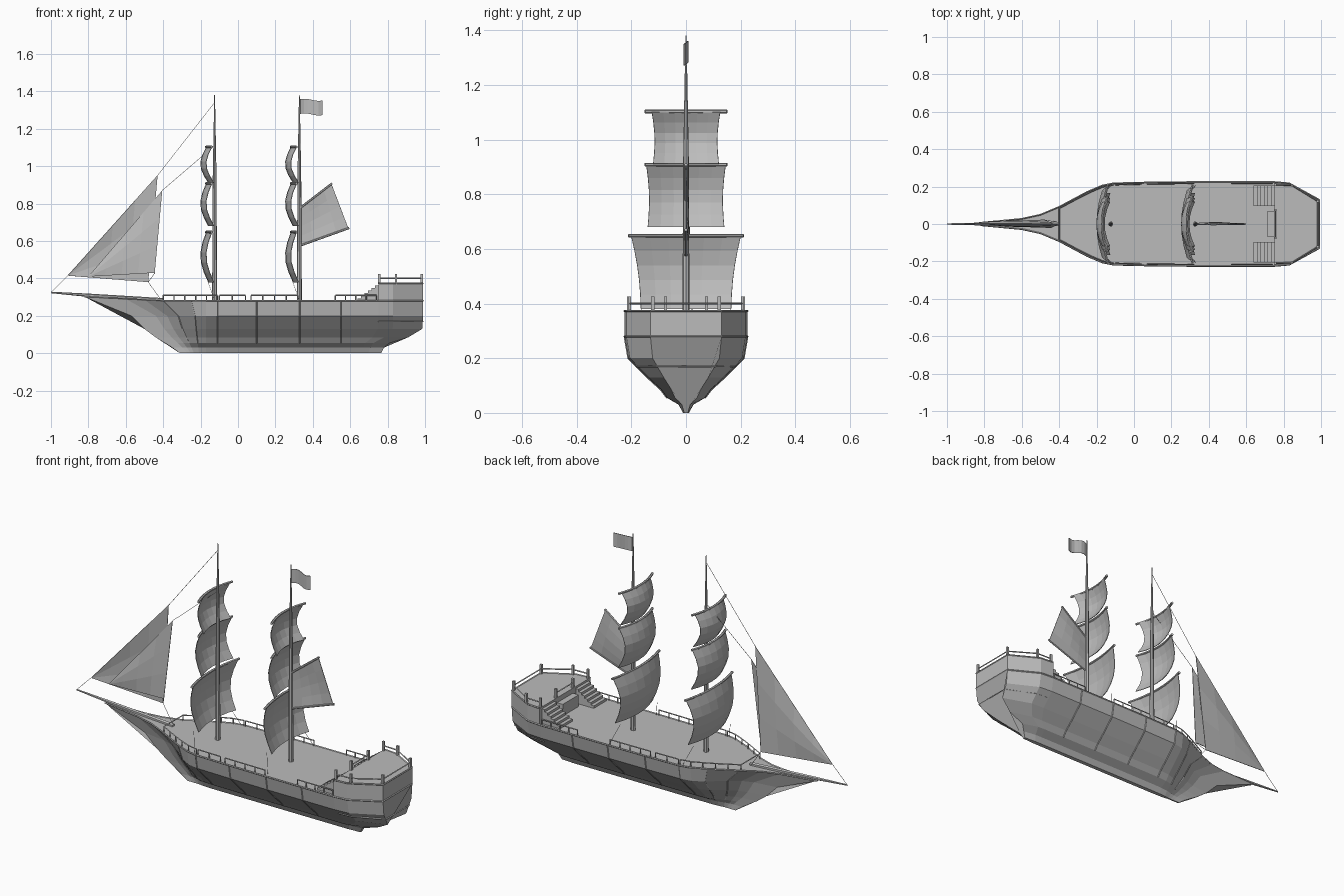
import bpy, bmesh, math
from mathutils import Vector, Matrix

if "Cube" in bpy.data.objects:
    bpy.data.objects.remove(bpy.data.objects["Cube"], do_unlink=True)

grey = bpy.data.materials.new("plain grey")
grey.use_nodes = True
grey.diffuse_color = (0.5, 0.5, 0.5, 1)
grey.node_tree.nodes["Principled BSDF"].inputs["Base Color"].default_value = (0.5, 0.5, 0.5, 1)


def finish(name, bm, closed=True):
    if closed:
        bmesh.ops.recalc_face_normals(bm, faces=bm.faces)
    mesh = bpy.data.meshes.new(name)
    bm.to_mesh(mesh)
    bm.free()
    mesh.materials.append(grey)
    obj = bpy.data.objects.new(name, mesh)
    bpy.context.collection.objects.link(obj)
    return obj


def add_rod(bm, a, b, r1, r2=None, sides=6):
    a, b = Vector(a), Vector(b)
    d = b - a
    m = Matrix.Translation((a + b) / 2) @ d.to_track_quat('Z', 'Y').to_matrix().to_4x4()
    bmesh.ops.create_cone(bm, cap_ends=True, segments=sides, radius1=r1,
                          radius2=r1 if r2 is None else r2, depth=d.length, matrix=m)


def rods(name, paths, r, sides=6):
    bm = bmesh.new()
    for path in paths:
        for a, b in zip(path, path[1:]):
            add_rod(bm, a, b, r, sides=sides)
    return finish(name, bm)


def add_box(bm, lo, hi):
    c = [(p + q) / 2 for p, q in zip(lo, hi)]
    s = [q - p for p, q in zip(lo, hi)]
    bmesh.ops.create_cube(bm, size=1, matrix=Matrix.Translation(c) @ Matrix.Diagonal((*s, 1)))


def loft(name, rings):
    bm = bmesh.new()
    vs = [[bm.verts.new(p) for p in ring] for ring in rings]
    n = len(rings[0])
    for a, b in zip(vs, vs[1:]):
        for i in range(n):
            bm.faces.new((a[i], a[(i + 1) % n], b[(i + 1) % n], b[i]))
    bm.faces.new(vs[0])
    bm.faces.new(vs[-1][::-1])
    return finish(name, bm)


def sheet(name, point, cols, rows):
    bm = bmesh.new()
    g = [[bm.verts.new(point(i / cols, j / rows)) for i in range(cols + 1)] for j in range(rows + 1)]
    for j in range(rows):
        for i in range(cols):
            bm.faces.new((g[j][i], g[j][i + 1], g[j + 1][i + 1], g[j + 1][i]))
    obj = finish(name, bm, False)
    mod = obj.modifiers.new("cloth", 'SOLIDIFY')
    mod.thickness, mod.offset = 0.003, 0
    return obj


# Hull: plan outline at deck, and levels of (height, bow x, stern x, width factor)
OUTLINE = [(-0.82, 0.007), (-0.6, 0.028), (-0.5, 0.05), (-0.4, 0.092), (-0.25, 0.172), (-0.17, 0.206),
           (-0.11, 0.218), (0.1, 0.223), (0.33, 0.225), (0.55, 0.225), (0.75, 0.225), (0.83, 0.218), (0.99, 0.13)]
LEVELS = [(0.28, -0.82, 0.99, 1), (0.2, -0.57, 0.99, 0.94), (0.13, -0.5, 0.985, 0.63),
          (0.085, -0.44, 0.91, 0.41), (0.055, -0.39, 0.81, 0.31), (0.03, -0.35, 0.78, 0.12), (0, -0.31, 0.765, 0.05)]
FORE, AFT = -0.2, 0.6


def half_section(x, y):
    pts = []
    for z, bow, stern, w in LEVELS:
        px = x
        if x < FORE:
            px = FORE + (x - FORE) * (bow - FORE) / (-0.82 - FORE)
        elif x > AFT:
            px = AFT + (x - AFT) * (stern - AFT) / (0.99 - AFT)
        lift = 0.022 * max(0, (-0.4 - x) / 0.42) if z > 0.25 else 0
        pts.append((px, max(y * w, 0.004), z + lift))
    return pts


def flip(path):
    return [(x, -y, z) for x, y, z in path]


halves = [half_section(x, y) for x, y in OUTLINE]
loft("hull", [h + flip(h)[::-1] for h in halves])

# Raised stern deck
stern_plan = OUTLINE[10:]
loft("stern_deck", [[(x, y, 0.28), (x, -y, 0.28), (x, -y, 0.373), (x, y, 0.373)] for x, y in stern_plan])

# Ribs, gunwale and stern bands
ribs = [h[:5] for h, (x, y) in zip(halves, OUTLINE) if x in (-0.4, -0.25, -0.11, 0.1, 0.33, 0.55)]
rods("hull_ribs", ribs + [flip(r) for r in ribs], 0.003, 4)
gunwale = [h[0] for h in halves]
rods("gunwale", [gunwale, flip(gunwale)], 0.004, 4)
bands = []
for z, w in ((0.28, 1), (0.17, 0.81), (0.373, 1)):
    half = [(x, y * w, z) for x, y in stern_plan]
    bands.append(half + flip(half)[::-1])
rods("stern_bands", bands, 0.004, 4)


# Railings of the main deck
def edge_y(x, inset=0.008):
    for (x0, y0), (x1, y1) in zip(OUTLINE, OUTLINE[1:]):
        if x0 <= x <= x1:
            return y0 + (y1 - y0) * (x - x0) / (x1 - x0) - inset


paths = []
for x0, x1, n in ((-0.4, -0.11, 5), (-0.1, 0.04, 2), (0.07, 0.32, 4), (0.52, 0.74, 4)):
    for s in (1, -1):
        top = [(x, s * edge_y(x), 0.31) for x in (x0 + (x1 - x0) * i / n for i in range(n + 1))]
        paths.append(top)
        paths += [[p, (p[0], p[1], 0.275)] for p in top]
paths.append([(-0.4, s * edge_y(-0.4), 0.31) for s in (1, -1)])
rods("deck_railing", paths, 0.0035, 4)

# Railing and posts of the stern deck
half = [(0.755, 0.075), (0.755, 0.21), (0.845, 0.207), (0.983, 0.122)]
bm = bmesh.new()
for s in (1, -1):
    for x, y in half:
        add_box(bm, (x - 0.006, s * y - 0.006, 0.37), (x + 0.006, s * y + 0.006, 0.425))
finish("stern_posts", bm)
rail = [(x, y, 0.4) for x, y in half[1:]]
front = [(*half[0], 0.4), (-0.0 + 0.755, -0.075, 0.4)]
rods("stern_railing", [rail + flip(rail)[::-1], front], 0.004, 4)

# Stairs and the block between them
bm = bmesh.new()
for s in (1, -1):
    y0, y1 = sorted((s * 0.095, s * 0.205))
    for i in range(6):
        x = 0.638 + i * 0.019
        add_box(bm, (x, y0, 0.275), (x + 0.019, y1, 0.294 + i * 0.0135))
finish("stairs", bm)
bm = bmesh.new()
add_box(bm, (0.715, -0.07, 0.275), (0.755, 0.07, 0.345))
finish("stair_block", bm)

# Bowsprit
bm = bmesh.new()
add_rod(bm, (-0.4, 0, 0.283), (-0.8, 0, 0.31), 0.012, 0.009)
add_rod(bm, (-0.8, 0, 0.31), (-1, 0, 0.325), 0.009, 0.004)
finish("bowsprit", bm)

# Masts with square sails: top height, foot height, half widths, yard half length
SQUARE = {"lower": (0.645, 0.38, 0.2, 0.165, 0.21), "middle": (0.905, 0.68, 0.145, 0.14, 0.15),
          "upper": (1.1, 0.912, 0.125, 0.12, 0.15)}
for mast, mx in (("fore", -0.125), ("main", 0.328)):
    bm = bmesh.new()
    add_rod(bm, (mx, 0, 0.27), (mx, 0, 0.95), 0.0135, 0.01, 8)
    add_rod(bm, (mx, 0, 0.95), (mx, 0, 1.38), 0.01, 0.002, 8)
    finish(mast + "_mast", bm)
    for label, (zt, zb, wt, wb, yard) in SQUARE.items():
        def sail_point(u, v):
            y = 2 * u - 1
            w = wt + (wb - wt) * v - 0.008 * math.sin(math.pi * v)
            x = mx - 0.045 + 0.03 * y * y - 0.036 * math.sin(math.pi * v) + 0.012 * v
            return (x, y * w, zt + (zb - zt) * v)
        sheet(f"{mast}_{label}_sail", sail_point, 6, 5)
        ts = [i / 4 - 1 for i in range(9)]
        rods(f"{mast}_{label}_yard", [[(mx - 0.045 + 0.03 * t * t, t * yard, zt + 0.003) for t in ts]], 0.007)
    sheets = [[(mx - 0.035, s * 0.163, 0.38), (mx, s * 0.205, 0.285)] for s in (1, -1)]
    rods(mast + "_sheet_ropes", sheets, 0.0012, 3)


# Spanker behind the main mast, with gaff and boom
def spanker_point(u, v):
    top = Vector((0.335, 0, 0.775)).lerp(Vector((0.5, 0, 0.905)), u)
    foot = Vector((0.335, 0, 0.577)).lerp(Vector((0.59, 0, 0.668)), u)
    p = top.lerp(foot, v)
    p.y = 0.01 * math.sin(math.pi * u) * math.sin(math.pi * v)
    return p


sheet("spanker_sail", spanker_point, 4, 4)
rods("spanker_spars", [[(0.33, 0, 0.775), (0.503, 0, 0.908)], [(0.33, 0, 0.575), (0.595, 0, 0.67)]], 0.006)

# Flag
sheet("flag", lambda u, v: (0.333 + 0.118 * u, 0.008 * math.sin(6 * u),
                            1.358 - 0.078 * v - 0.006 * u + 0.004 * math.sin(6 * u)), 6, 2)


# Triangular head sails
def jib(name, tack, head, clew, belly):
    tack, head, clew = Vector(tack), Vector(head), Vector(clew)

    def point(u, v):
        p = tack.lerp(head.lerp(clew, u), max(v, 0.01))
        p.y += belly * math.sin(math.pi * v) * math.sin(math.pi * u)
        return p
    sheet(name, point, 3, 4)


jib("outer_jib", (-0.91, 0, 0.415), (-0.43, 0, 0.95), (-0.48, 0.022, 0.38), 0.012)
jib("inner_jib", (-0.8, 0, 0.41), (-0.405, 0, 0.87), (-0.445, -0.02, 0.43), -0.01)

# Rigging lines
rods("rigging", [[(-1, 0, 0.325), (-0.91, 0, 0.415), (-0.43, 0, 0.95), (-0.125, 0, 1.34)],
                 [(-0.405, 0, 0.87), (-0.125, 0, 1.11)],
                 [(-0.48, 0.022, 0.38), (-0.41, 0.01, 0.283)],
                 [(-0.445, -0.02, 0.43), (-0.48, 0.022, 0.38)]], 0.0014, 3)
